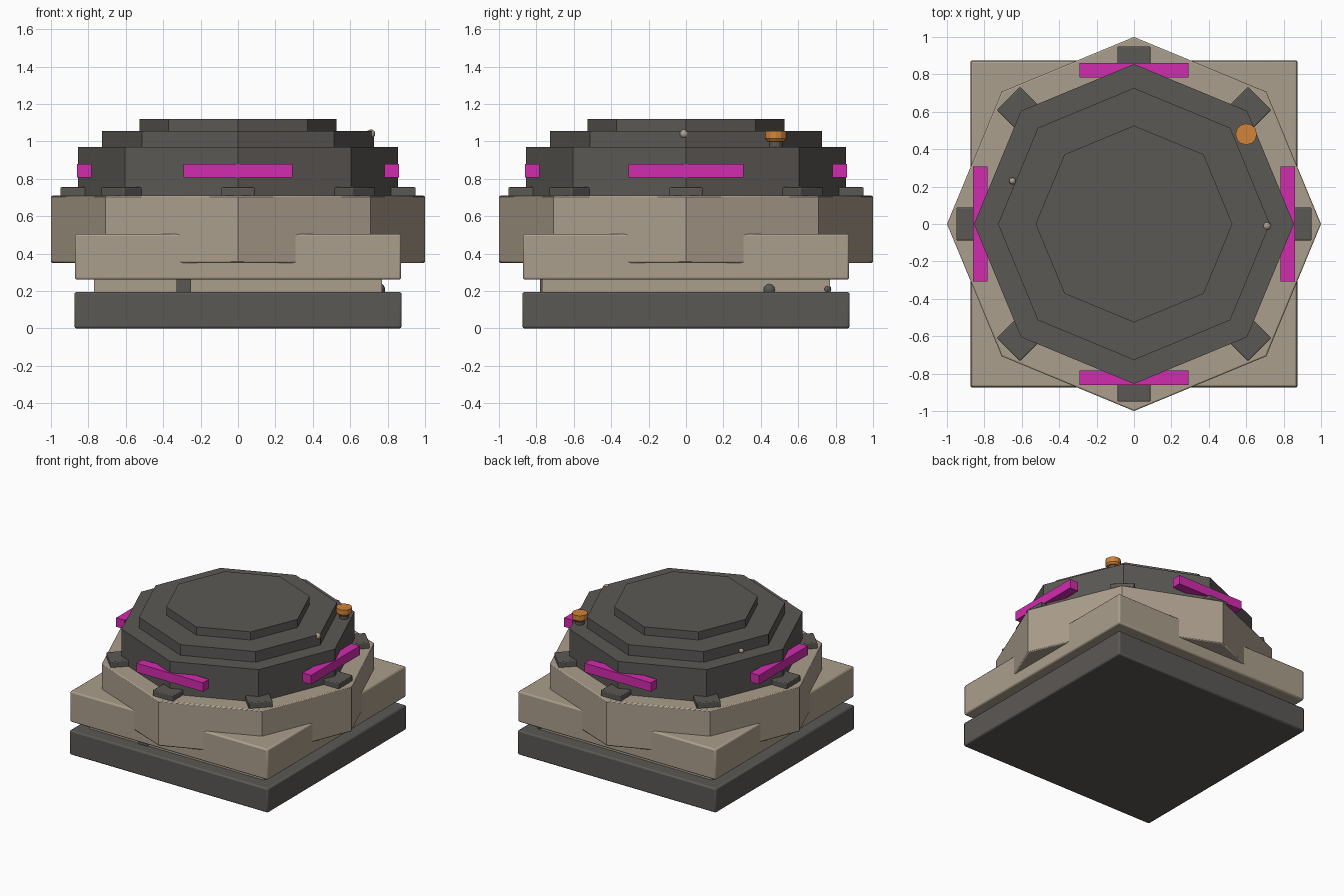
import bpy
from math import radians, pi, cos, sin

cube = bpy.data.objects.get("Cube")
if cube:
    bpy.data.objects.remove(cube, do_unlink=True)


def material(name, rgb):
    m = bpy.data.materials.new(name)
    m.use_nodes = True
    color = (*rgb, 1)
    m.diffuse_color = color
    m.node_tree.nodes["Principled BSDF"].inputs["Base Color"].default_value = color
    return m


DARK = material("dark grey", (0.105, 0.098, 0.09))
TAN = material("sand tan", (0.41, 0.345, 0.265))
MAGENTA = material("magenta", (0.64, 0.025, 0.42))
ORANGE = material("orange", (0.64, 0.23, 0.04))


def finish(name, mat, bevel):
    ob = bpy.context.object
    ob.name = name
    ob.data.materials.append(mat)
    if bevel:
        bpy.ops.object.transform_apply(location=False, rotation=True, scale=True)
        mod = ob.modifiers.new("soft edges", 'BEVEL')
        mod.width = bevel
        mod.segments = 2
        mod.limit_method = 'ANGLE'
        mod.angle_limit = radians(50)
        bpy.ops.object.shade_smooth_by_angle(angle=radians(30))
    return ob


def box(name, mat, center, size, bevel=0.0, turn=0.0):
    bpy.ops.mesh.primitive_cube_add(size=1, location=center, rotation=(0, 0, turn))
    bpy.context.object.scale = size
    return finish(name, mat, bevel)


def prism(name, mat, r_low, r_top, z0, z1, sides=8, at=(0, 0), bevel=0.0):
    # cone vertices start on the +y axis, so octagon corners lie on the axes
    bpy.ops.mesh.primitive_cone_add(vertices=sides, radius1=r_low, radius2=r_top,
                                    depth=z1 - z0, location=(*at, (z0 + z1) / 2))
    return finish(name, mat, bevel)


def ball(name, mat, center, radius):
    bpy.ops.mesh.primitive_uv_sphere_add(segments=12, ring_count=8, radius=radius,
                                         location=center)
    bpy.ops.object.shade_smooth()
    return finish(name, mat, 0)


# square base with recessed neck and upper slab
box("base_slab", DARK, (0, 0, 0.0975), (1.75, 1.75, 0.195), 0.012)
box("recessed_neck", TAN, (0, 0, 0.23), (1.54, 1.54, 0.09))
box("upper_slab", TAN, (0, 0, 0.383), (1.745, 1.745, 0.245), 0.012)

# octagonal drum and stepped roof
prism("drum", TAN, 1.0, 1.0, 0.35, 0.71, bevel=0.008)
prism("roof_tier_lower", DARK, 0.855, 0.855, 0.70, 0.97)
prism("roof_tier_middle", DARK, 0.727, 0.727, 0.96, 1.055)
prism("roof_tier_top", DARK, 0.526, 0.526, 1.045, 1.12)

# lugs at the eight corners
for i in range(8):
    a = i * pi / 4
    box(f"corner_lug_{i}", DARK, (0.85 * cos(a), 0.85 * sin(a), 0.73),
        (0.2, 0.175, 0.05), 0.006, a)

# light bars on the four sides
for s, (y_name, x_name) in ((-1, ("front", "right")), (1, ("back", "left"))):
    box(f"{y_name}_light_bar", MAGENTA, (0, s * 0.822, 0.843), (0.585, 0.075, 0.072))
    box(f"{x_name}_light_bar", MAGENTA, (s * 0.822, 0, 0.843), (0.075, 0.615, 0.072))

# beacon on the roof shoulder
beacon = (0.6, 0.48)
prism("beacon_stem", DARK, 0.035, 0.035, 0.96, 1.01, 12, beacon)
prism("beacon_skirt", ORANGE, 0.045, 0.057, 1.0, 1.015, 12, beacon)
prism("beacon_cap", ORANGE, 0.057, 0.057, 1.015, 1.055, 12, beacon)

# small fittings on the roof and neck
ball("roof_rivet_left", TAN, (0.71, -0.01, 1.04), 0.024)
ball("roof_rivet_back", TAN, (-0.65, 0.23, 0.99), 0.018)
box("neck_block", DARK, (-0.29, -0.765, 0.23), (0.08, 0.03, 0.08))
ball("neck_knob", DARK, (0.75, 0.445, 0.207), 0.037)
ball("neck_corner_knob", DARK, (0.755, 0.755, 0.21), 0.022)
